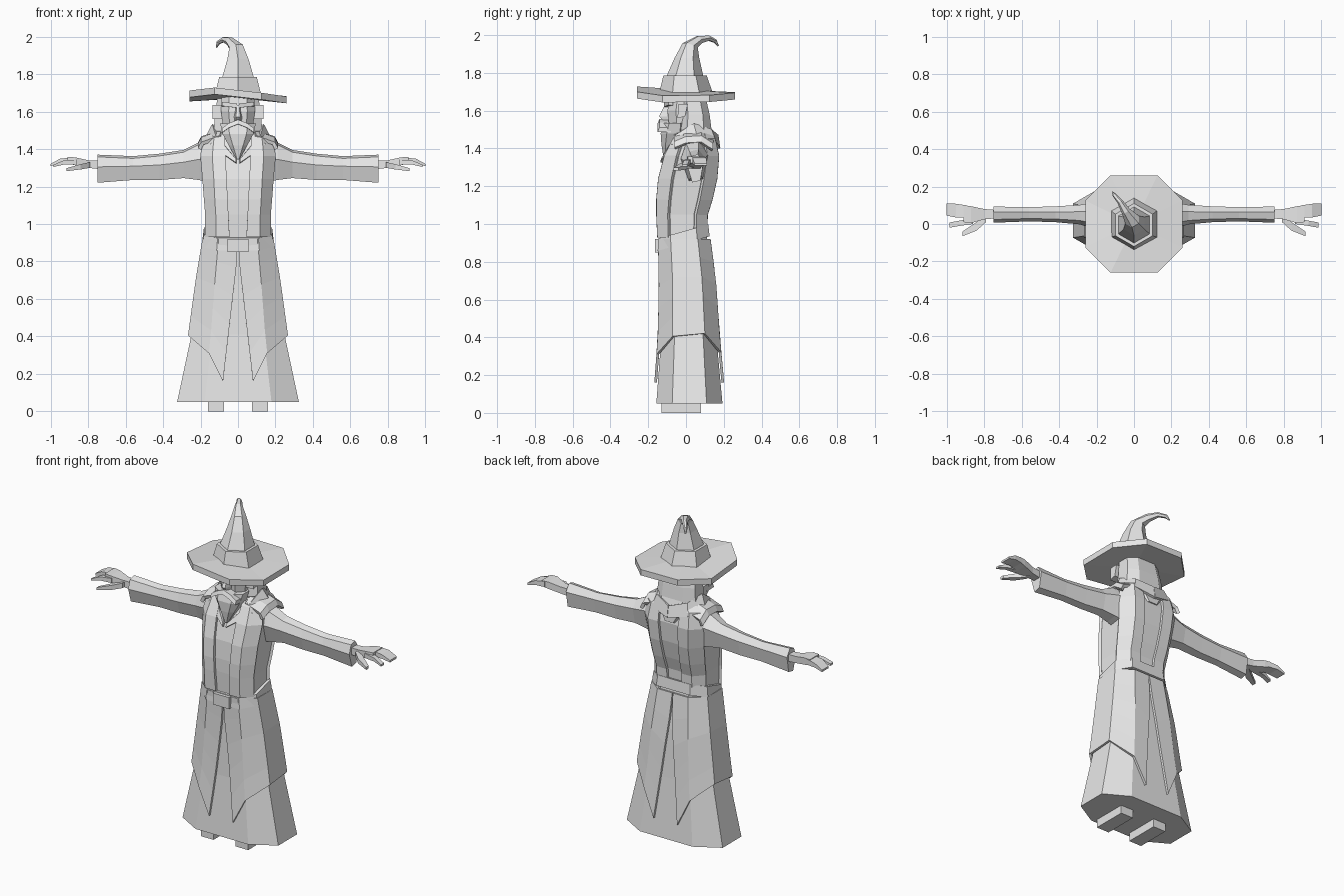
import bpy, bmesh, math
from mathutils import Vector

grey = bpy.data.materials.new("plain_grey")
grey.diffuse_color = (0.8, 0.8, 0.8, 1)


def finish(name, bm, mirror=False, thick=0):
    bmesh.ops.recalc_face_normals(bm, faces=bm.faces)
    me = bpy.data.meshes.new(name)
    bm.to_mesh(me)
    bm.free()
    me.materials.append(grey)
    ob = bpy.data.objects.new(name, me)
    bpy.context.collection.objects.link(ob)
    if thick:
        s = ob.modifiers.new("thickness", 'SOLIDIFY')
        s.thickness, s.offset = thick, 0
    if mirror:
        ob.modifiers.new("mirror", 'MIRROR').use_clip = False
    return ob


def loft(name, rings, closed=True, mirror=False, thick=0):
    """Skin a row of equal point rings; closed rings are capped."""
    bm = bmesh.new()
    vs = [[bm.verts.new(p) for p in r] for r in rings]
    n = len(rings[0])
    for a, b in zip(vs, vs[1:]):
        for i in range(n if closed else n - 1):
            j = (i + 1) % n
            bm.faces.new((a[i], a[j], b[j], b[i]))
    if closed:
        bm.faces.new(vs[0][::-1])
        bm.faces.new(vs[-1])
    return finish(name, bm, mirror, thick)


def octa(z, hx, yf, yb, fx=0.55, fy=0.24, tilt=0):
    """Chamfered rectangle at height z; tilt raises the back."""
    cx, cy = hx * fx, (yb - yf) * fy
    pts = [(cx, yf), (hx, yf + cy), (hx, yb - cy), (cx, yb)]
    pts += [(-x, y) for x, y in reversed(pts)]
    return [(x, y, z + tilt * y) for x, y in pts]


def stack(name, levels, **kw):
    return loft(name, [octa(*l, **kw) for l in levels])


def sample(levels, z):
    """Interpolate a level table at height z."""
    if z <= levels[0][0]:
        return levels[0][1:]
    for a, b in zip(levels, levels[1:]):
        if z <= b[0]:
            t = (z - a[0]) / (b[0] - a[0])
            return [p + (q - p) * t for p, q in zip(a[1:], b[1:])]
    return levels[-1][1:]


# --- robe: skirt, split overskirt, feet ---
SKIRT = [(0.05, 0.325, -0.157, 0.193), (0.41, 0.248, -0.13, 0.16),
         (0.7, 0.208, -0.125, 0.14), (0.93, 0.17, -0.13, 0.11)]
stack("skirt", SKIRT)


def overskirt_point(col, t):
    top, low = 0.92, (0.16, 0.31, 0.405, 0.42, 0.32, 0.16)[col]
    z = top + (low - top) * t
    hx, yf, yb = sample(SKIRT, z)
    g = 0.012
    hx, yf, yb = hx + g, yf - g, yb + g
    cy = (yb - yf) * 0.24
    edge = max(0.002, 0.08 * (0.85 - z) / 0.69)
    return [(edge, yf), (hx * 0.55, yf), (hx, yf + cy),
            (hx, yb - cy), (hx * 0.55, yb), (edge, yb)][col] + (z,)


loft("overskirt", [[overskirt_point(c, t / 5) for c in range(6)] for t in range(6)],
     closed=False, mirror=True, thick=0.014)
loft("foot", [[(x, y, z) for x, y in ((0.075, -0.13), (0.16, -0.13), (0.16, 0.08), (0.075, 0.08))]
              for z in (0, 0.06)], mirror=True)

# --- torso and vest ---
TORSO = [(0.9, 0.165, -0.135, 0.095), (1.05, 0.165, -0.142, 0.1), (1.13, 0.172, -0.142, 0.125),
         (1.24, 0.18, -0.132, 0.15), (1.36, 0.192, -0.1, 0.16), (1.45, 0.18, -0.055, 0.14),
         (1.5, 0.09, -0.02, 0.11)]
stack("torso", TORSO, fx=0.7)


def vest_rows(front):
    rows = []
    for z in (0.93, 1.05, 1.13, 1.24, 1.36, 1.45, 1.475):
        hx, yf, yb = sample(TORSO, z)
        cy = (yb - yf) * 0.24
        y, s = (yf, 1) if front else (yb, -1)
        inner = 0.045 + 0.05 * (z - 0.93)
        rows.append([(inner, y - s * 0.008, z), (hx * 0.7, y - s * 0.008, z),
                     (hx + 0.004, y + s * (cy - 0.008), z)])
    return rows


loft("vest_front", vest_rows(True), closed=False, mirror=True, thick=0.016)
loft("vest_back", vest_rows(False), closed=False, mirror=True, thick=0.016)
loft("shoulder_pad", [[(x, y, z + dz) for y, z in ((-0.06, 1.43), (0.0, 1.455), (0.08, 1.46), (0.14, 1.42))]
                      for x, dz in ((0.09, 0.035), (0.19, 0.0), (0.205, -0.03))],
     closed=False, mirror=True, thick=0.02)

# --- belt rises toward the back ---
stack("belt", [(0.9, 0.19, -0.15, 0.125), (0.965, 0.182, -0.145, 0.118)], tilt=0.28, fx=0.6)
loft("buckle", [[(x, y, z) for x, z in ((-0.055, 0.85), (0.055, 0.85), (0.055, 0.92), (-0.055, 0.92))]
                for y in (-0.165, -0.13)])

# --- sleeves ---


def tube_ring(x, y, hw, lo, hi):
    m = (lo + hi) / 2 + 0.01
    return [(x, y - hw, m), (x, y - hw * 0.6, hi - 0.012), (x, y + hw * 0.3, hi),
            (x, y + hw, m + 0.02), (x, y + hw * 0.6, lo + 0.01), (x, y - hw * 0.4, lo)]


loft("sleeve", [tube_ring(*r) for r in (
    (0.14, 0.045, 0.08, 1.22, 1.46), (0.21, 0.045, 0.07, 1.235, 1.435),
    (0.29, 0.05, 0.052, 1.245, 1.395), (0.42, 0.052, 0.042, 1.235, 1.375),
    (0.56, 0.052, 0.038, 1.235, 1.362), (0.75, 0.05, 0.043, 1.22, 1.37))], mirror=True)


# --- hands ---
def slab(name, sections):
    """Flat limb from sections (x, y0, y1, z, half height)."""
    loft(name, [[(x, y0, z - h), (x, y1, z - h), (x, y1, z + h), (x, y0, z + h)]
                for x, y0, y1, z, h in sections], mirror=True)


slab("palm", [(0.74, 0.03, 0.075, 1.315, 0.022), (0.8, 0.025, 0.08, 1.32, 0.02),
              (0.87, 0.005, 0.095, 1.335, 0.021), (0.91, 0.01, 0.1, 1.34, 0.017)])
slab("fingers", [(0.89, 0.035, 0.099, 1.338, 0.017), (0.95, 0.035, 0.108, 1.335, 0.013),
                 (1.0, 0.045, 0.11, 1.315, 0.006)])
slab("index_finger", [(0.86, 0.0, 0.034, 1.33, 0.014), (0.93, -0.01, 0.018, 1.328, 0.011),
                      (0.985, -0.02, 0.008, 1.31, 0.006)])
slab("thumb", [(0.79, 0.01, 0.05, 1.315, 0.015), (0.84, -0.035, 0.01, 1.305, 0.014),
               (0.915, -0.065, -0.04, 1.29, 0.008)])

# --- head, hair, beard and collar ---
stack("head", [(1.42, 0.06, -0.06, 0.07), (1.52, 0.08, -0.09, 0.08),
               (1.6, 0.09, -0.098, 0.09), (1.69, 0.088, -0.085, 0.09)])
stack("hair", [(1.37, 0.05, 0.06, 0.165), (1.43, 0.11, -0.01, 0.16), (1.5, 0.13, -0.035, 0.135),
               (1.58, 0.122, -0.025, 0.125), (1.69, 0.108, -0.03, 0.1)])
stack("beard", [(1.345, 0.008, -0.118, -0.09), (1.42, 0.05, -0.13, -0.04), (1.48, 0.082, -0.134, 0),
                (1.535, 0.095, -0.118, 0)])
loft("moustache", [[(x, y, z + d) for y, d in ((-0.08, 0.01), (-0.08, -0.015), (-0.15, -0.012), (-0.14, 0.012))]
                   for x, z in ((0, 1.545), (0.05, 1.525), (0.085, 1.5))], mirror=True)
loft("nose", [[(-w, -0.08, z), (w, -0.08, z), (w * 0.5, y, z), (-w * 0.5, y, z)]
              for z, w, y in ((1.55, 0.022, -0.125), (1.57, 0.024, -0.142), (1.635, 0.012, -0.11))])
loft("brow", [[(x, y, z + d) for y, d in ((-0.07, 0.012), (-0.07, -0.012), (-0.118 + x * 0.3, -0.01),
                                          (-0.118 + x * 0.3, 0.012))]
              for x, z in ((0.005, 1.63), (0.085, 1.64))], mirror=True)
loft("ear", [[(x, y, z) for y, z in ((-0.045, 1.56), (-0.005, 1.57), (0.01, 1.635), (-0.04, 1.635))]
             for x in (0.085, 0.135)], mirror=True)
loft("collar", [[(0, 0.165, 1.47), (0.1, 0.13, 1.5), (0.132, 0.04, 1.53), (0.115, -0.05, 1.47),
                 (0.01, -0.125, 1.345)],
                [(0, 0.175, 1.4), (0.12, 0.155, 1.43), (0.17, 0.06, 1.455), (0.145, -0.07, 1.42),
                 (0.01, -0.13, 1.325)]], closed=False, mirror=True, thick=0.014)

# --- hat: bent brim, band, curled cone ---
brim_xy = [(-0.26, -0.125), (-0.125, -0.26), (0.125, -0.26), (0.26, -0.125),
           (0.26, 0.125), (0.125, 0.26), (-0.125, 0.26), (-0.26, 0.125)]
brim_z = (1.712, 1.728, 1.7, 1.68, 1.682, 1.695, 1.698, 1.69)
bm = bmesh.new()
top = [bm.verts.new((x, y, z)) for (x, y), z in zip(brim_xy, brim_z)]
low = [bm.verts.new((x, y, z - 0.036)) for (x, y), z in zip(brim_xy, brim_z)]
mid_top, mid_low = bm.verts.new((0, 0, 1.71)), bm.verts.new((0, 0, 1.672))
for i in range(8):
    j = (i + 1) % 8
    bm.faces.new((low[i], low[j], top[j], top[i]))
    bm.faces.new((top[i], top[j], mid_top))
    bm.faces.new((low[j], low[i], mid_low))
finish("hat_brim", bm)


def hexagon(c, r, axis=(0, 0, 1)):
    q = Vector((0, 0, 1)).rotation_difference(Vector(axis))
    return [Vector(c) + q @ Vector((r * math.sin(a), r * math.cos(a), 0))
            for a in (math.pi * k / 3 for k in range(6))]


loft("hat_band", [hexagon((0, 0, 1.69), 0.143), hexagon((0, -0.005, 1.785), 0.115)])
loft("hat_cone", [hexagon(*h) for h in (
    ((0, -0.005, 1.75), 0.105), ((0, -0.005, 1.79), 0.095), ((0, 0.005, 1.88), 0.065),
    ((-0.01, 0.022, 1.945), 0.042, (-0.2, 0.3, 1)), ((-0.045, 0.07, 1.976), 0.024, (-0.6, 0.9, 0.5)),
    ((-0.075, 0.12, 1.984), 0.015, (-0.6, 0.9, 0)), ((-0.105, 0.155, 1.968), 0.011, (-0.6, 0.8, -0.7)),
    ((-0.115, 0.17, 1.942), 0.004, (-0.3, 0.4, -1)))])
